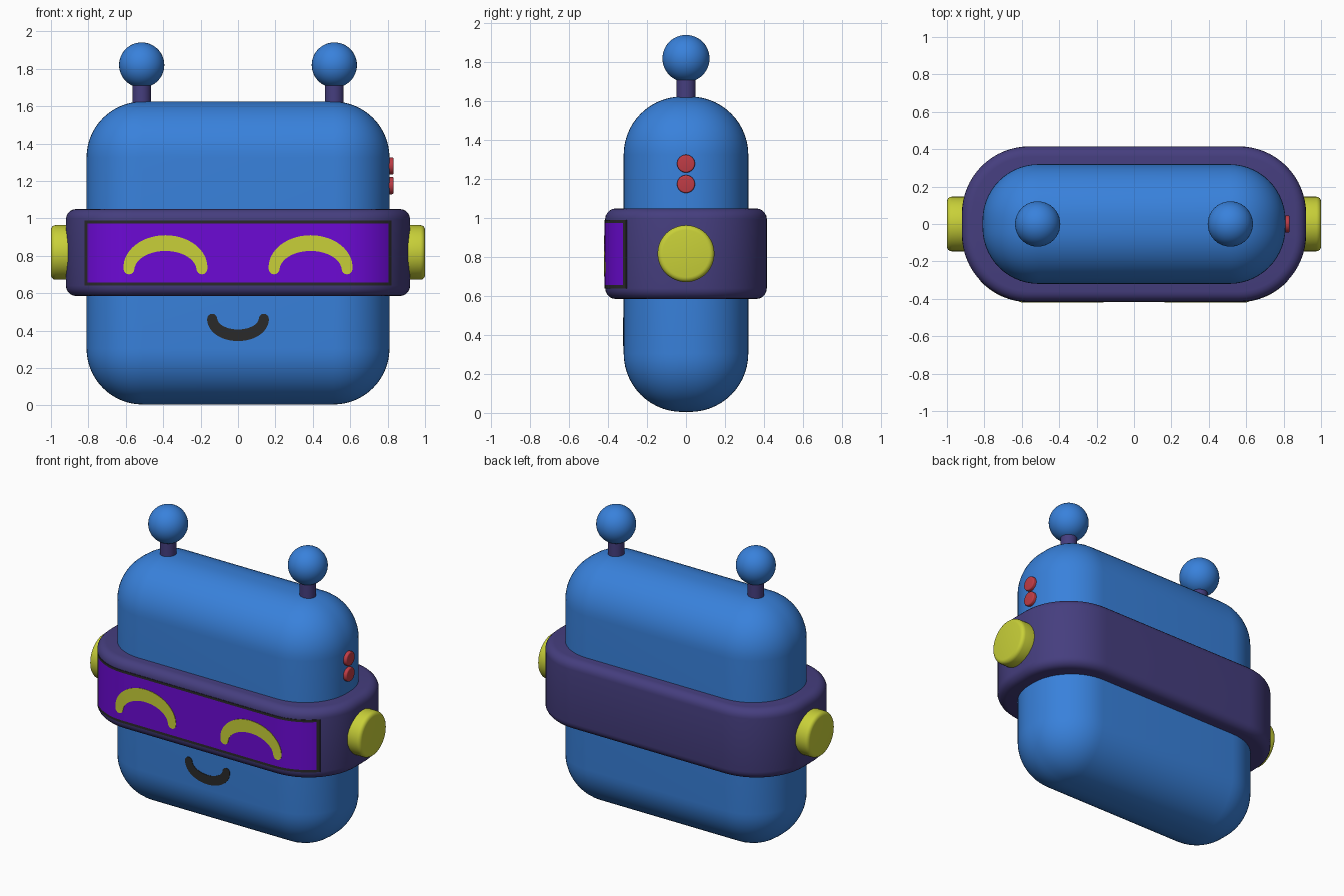
import bpy, bmesh
from math import sin, cos, pi, sqrt, radians
from mathutils import Matrix, Vector

if "Cube" in bpy.data.objects:
    bpy.data.objects.remove(bpy.data.objects["Cube"])


def material(name, r, g, b):
    m = bpy.data.materials.new(name)
    m.use_nodes = True
    m.diffuse_color = (r, g, b, 1)
    bsdf = m.node_tree.nodes["Principled BSDF"]
    bsdf.inputs["Base Color"].default_value = (r, g, b, 1)
    bsdf.inputs["Roughness"].default_value = 0.5
    return m


BLUE = material("body blue", 0.04, 0.22, 0.71)
INDIGO = material("band indigo", 0.06, 0.048, 0.21)
VIOLET = material("visor violet", 0.15, 0.003, 0.66)
YELLOW = material("lime yellow", 0.58, 0.63, 0.04)
RED = material("button red", 0.52, 0.045, 0.06)
DARK = material("charcoal", 0.023, 0.023, 0.023)


def finish(name, bm, *mats):
    bmesh.ops.recalc_face_normals(bm, faces=bm.faces)
    mesh = bpy.data.meshes.new(name)
    bm.to_mesh(mesh)
    bm.free()
    ob = bpy.data.objects.new(name, mesh)
    bpy.context.collection.objects.link(ob)
    for m in mats:
        mesh.materials.append(m)
    bpy.ops.object.select_all(action="DESELECT")
    ob.select_set(True)
    bpy.context.view_layer.objects.active = ob
    bpy.ops.object.shade_smooth_by_angle(angle=radians(35))
    return ob


def round_edges(bm, edges, width, segments):
    bmesh.ops.bevel(bm, geom=edges, offset=width, offset_type="OFFSET",
                    segments=segments, profile=0.5, affect="EDGES")


def box(size, centre):
    bm = bmesh.new()
    bmesh.ops.create_cube(bm, size=1)
    bmesh.ops.scale(bm, vec=size, verts=bm.verts)
    bmesh.ops.translate(bm, vec=centre, verts=bm.verts)
    return bm


def disc(name, mat, radius, depth, centre, along_x=True, bevel=0.0):
    bm = bmesh.new()
    bmesh.ops.create_cone(bm, cap_ends=True, segments=48, radius1=radius,
                          radius2=radius, depth=depth)
    if bevel:
        rims = [e for e in bm.edges if any(len(f.verts) > 4 for f in e.link_faces)]
        round_edges(bm, rims, bevel, 4)
    turn = Matrix.Rotation(pi / 2, 4, "Y") if along_x else Matrix()
    bmesh.ops.transform(bm, matrix=Matrix.Translation(centre) @ turn, verts=bm.verts)
    return finish(name, bm, mat)


# Body: softly rounded slab
bm = box((1.62, 0.64, 1.62), (0, 0, 0.815))
round_edges(bm, bm.edges[:], 0.3, 14)
finish("body", bm, BLUE)

# Wrap-around band: upright edges rounded wide, then the rims rounded
HALF_X, HALF_Y, CORNER = 0.92, 0.415, 0.36
bm = box((2 * HALF_X, 2 * HALF_Y, 0.465), (0, 0, 0.8175))
round_edges(bm, [e for e in bm.edges if abs(e.verts[0].co.z - e.verts[1].co.z) > 0.1],
            CORNER, 16)
rims = [e for e in bm.edges if abs(e.verts[0].co.z - e.verts[1].co.z) < 0.01]
round_edges(bm, rims, 0.055, 5)
finish("band", bm, INDIGO)


def band_front(x):
    """Depth of the band's front surface at x."""
    d = max(0, abs(x) - (HALF_X - CORNER))
    return -(HALF_Y - CORNER) - sqrt(CORNER ** 2 - d * d)


def plate(name, columns, depth, mats, rule=None):
    """Thin sheet through columns of (x, z) points, laid on a depth function."""
    bm = bmesh.new()
    rows = [[bm.verts.new((x, depth(x), z)) for x, z in col] for col in columns]
    for a, b in zip(rows, rows[1:]):
        for i in range(len(a) - 1):
            f = bm.faces.new((a[i], b[i], b[i + 1], a[i + 1]))
            if rule:
                f.material_index = rule(f.calc_center_median())
    back = bmesh.ops.extrude_face_region(bm, geom=bm.faces[:], use_keep_orig=True)
    bmesh.ops.translate(bm, vec=(0, 0.006, 0),
                        verts=[v for v in back["geom"] if isinstance(v, bmesh.types.BMVert)])
    return finish(name, bm, *mats)


# Visor with a narrow dark frame
W, LOW, HIGH, RIM = 0.82, 0.64, 0.99, 0.016
inner = W - RIM
xs = [-W] + [-inner + 2 * inner * i / 48 for i in range(49)] + [W]
plate("visor", [[(x, z) for z in (LOW, LOW + RIM, HIGH - RIM, HIGH)] for x in xs],
      lambda x: band_front(x) - 0.003, (VIOLET, DARK),
      lambda c: int(abs(c.x) > inner or not LOW + RIM < c.z < HIGH - RIM))


def arc(cx, cz, a, b, mid, end):
    """Round-ended half ellipse, thickest in the middle."""
    columns = []

    def add(p, n, t):
        columns.append([tuple(p + n * t), tuple(p - n * t)])

    def frame(u):
        p = Vector((cx - a * cos(u), cz + b * sin(u)))
        t = Vector((a * sin(u), b * cos(u))).normalized()
        return p, t, Vector((-t.y, t.x))

    caps = [radians(d) for d in (85, 65, 45, 22)]
    p, t, n = frame(0)
    for c in caps:
        add(p - t * end * sin(c), n, end * cos(c))
    for i in range(29):
        u = pi * i / 28
        p, t, n = frame(u)
        add(p, n, end + (mid - end) * sin(u))
    for c in reversed(caps):
        add(p + t * end * sin(c), n, end * cos(c))
    return columns


# Happy eyes and smile
for side, s in (("left", 1), ("right", -1)):
    plate(side + "_eye", arc(s * 0.388, 0.73, 0.195, 0.138, 0.042, 0.029),
          lambda x: band_front(x) - 0.006, (YELLOW,))
plate("smile", arc(0, 0.463, 0.138, -0.088, 0.031, 0.027),
      lambda x: -0.323, (DARK,))

# Ear knobs and antennae, one per side
for side, s in (("left", 1), ("right", -1)):
    disc(side + "_ear", YELLOW, 0.146, 0.16, (s * 0.92, 0, 0.818), bevel=0.025)
    disc(side + "_antenna_stem", INDIGO, 0.05, 0.2, (s * 0.515, 0, 1.66), along_x=False)
    bm = bmesh.new()
    bmesh.ops.create_uvsphere(bm, u_segments=40, v_segments=24, radius=0.121)
    bmesh.ops.translate(bm, vec=(s * 0.515, 0, 1.82), verts=bm.verts)
    finish(side + "_antenna_ball", bm, BLUE)

# Two buttons on the left side
for name, z in (("upper_button", 1.28), ("lower_button", 1.175)):
    disc(name, RED, 0.046, 0.06, (0.802, 0, z), bevel=0.008)
